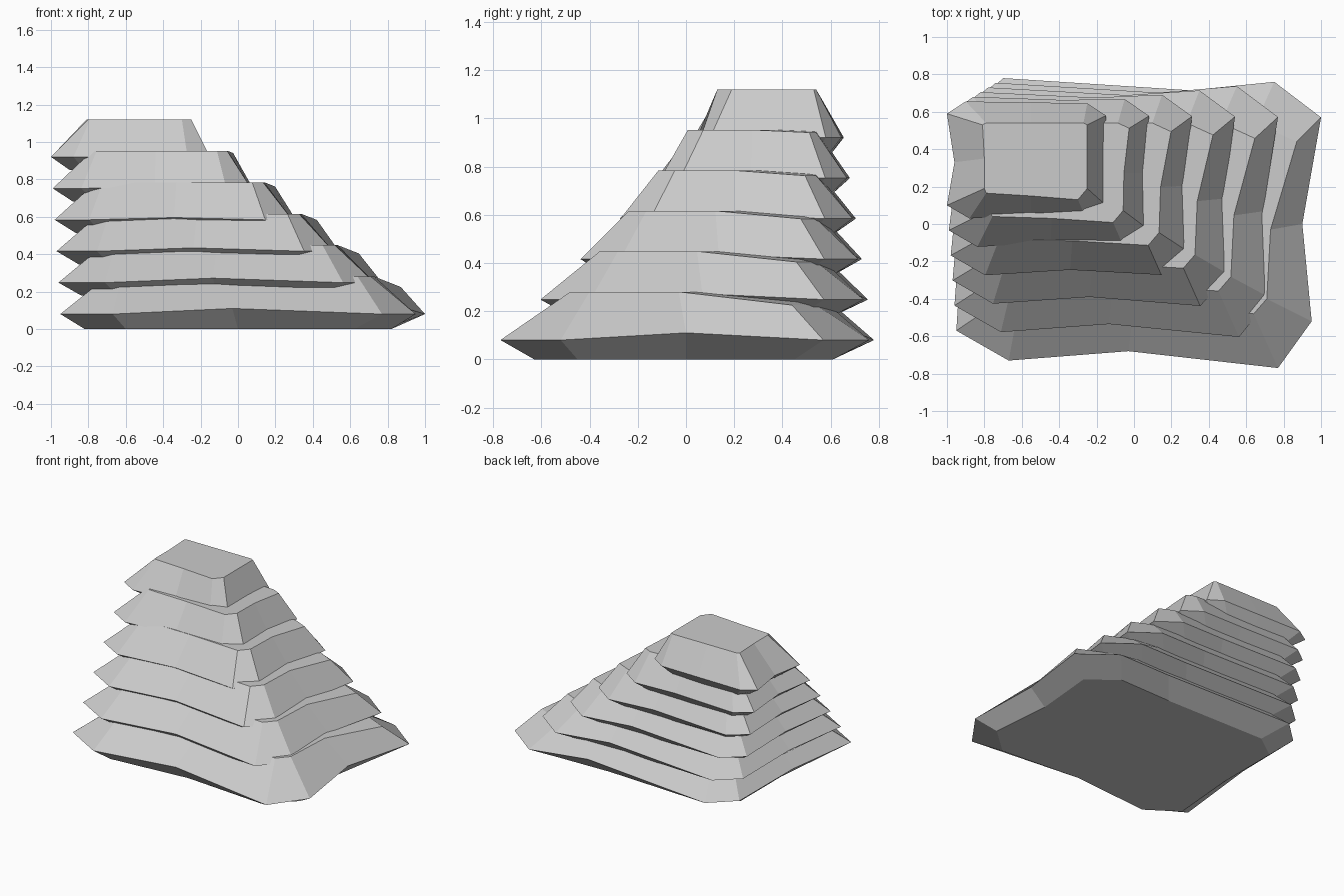
import bpy, bmesh

# Plan outlines (12 points, anticlockwise from front-left) for lowest and highest slab
RIM_LOW = [(-.95, -.57), (-.67, -.73), (-.03, -.68), (.77, -.77), (.95, -.52), (.90, .0),
           (1.0, .57), (.75, .76), (.30, .715), (-.70, .78), (-.87, .62), (-.91, .05)]
RIM_HIGH = [(-1.0, .10), (-.88, .03), (-.55, .045), (-.27, .06), (-.15, .10), (-.15, .34),
            (-.15, .58), (-.25, .645), (-.55, .65), (-.90, .655), (-1.0, .59), (-.96, .33)]
TOP_LOW = [(-.70, -.40), (-.62, -.46), (.0, -.45), (.64, -.48), (.71, -.40), (.73, -.03),
           (.87, .44), (.65, .54), (.30, .53), (-.60, .55), (-.70, .46), (-.70, .0)]
TOP_HIGH = [(-.80, .19), (-.79, .165), (-.55, .15), (-.30, .13), (-.25, .19), (-.25, .35),
            (-.25, .53), (-.27, .54), (-.55, .54), (-.79, .54), (-.81, .53), (-.80, .35)]
BASE_LOW = [(-.82, -.48), (-.60, -.63), (.0, -.58), (.62, -.63), (.82, -.45), (.78, .0),
            (.82, .45), (.62, .61), (.20, .60), (-.60, .61), (-.78, .48), (-.78, .0)]
BASE_HIGH = [(-.90, .17), (-.82, .13), (-.55, .13), (-.32, .13), (-.25, .18), (-.25, .35),
             (-.25, .53), (-.32, .59), (-.55, .60), (-.84, .60), (-.90, .54), (-.88, .33)]
LAYERS, STEP = 6, .168


def ring(bm, low, high, t, heights):
    return [bm.verts.new((a[0] + (b[0] - a[0]) * t, a[1] + (b[1] - a[1]) * t, z))
            for a, b, z in zip(low, high, heights)]


def rock_slab(i):
    t, z = i / (LAYERS - 1), i * STEP
    bm = bmesh.new()
    rim_z = [z + .08] * 12
    for k in (2, 5, 8, 11):          # rim rises between the corners
        rim_z[k] += .03 * (1 - t)
    top_z = [z + .28] * 12
    for k in (6, 7):                 # back right corner dips
        top_z[k] -= .055 * (1 - t)
    rings = [ring(bm, BASE_LOW, BASE_HIGH, t, [z + .01 * min(i, 1)] * 12),
             ring(bm, RIM_LOW, RIM_HIGH, t, rim_z),
             ring(bm, TOP_LOW, TOP_HIGH, t, top_z)]
    bm.faces.new(rings[0][::-1])
    bm.faces.new(rings[2])
    for a, b in zip(rings, rings[1:]):
        for k in range(12):
            n = (k + 1) % 12
            bm.faces.new((a[k], a[n], b[n], b[k]))
    mesh = bpy.data.meshes.new(f"rock_layer_{i + 1}")
    bm.to_mesh(mesh)
    bm.free()
    bpy.context.collection.objects.link(bpy.data.objects.new(mesh.name, mesh))


# Stacked, stepped rock slabs
for i in range(LAYERS):
    rock_slab(i)
